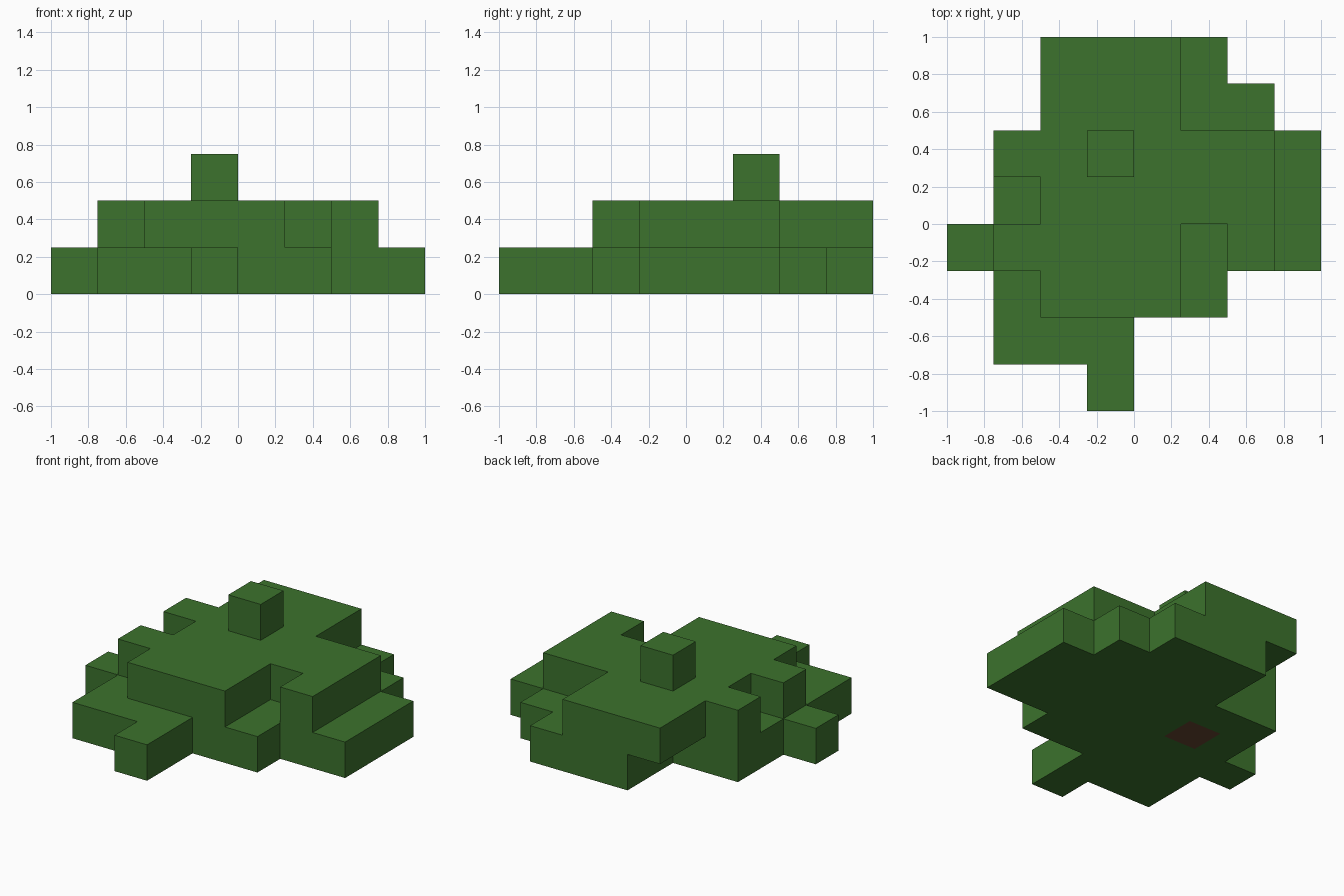
import bpy
import bmesh
import math
from mathutils import Vector

CELL = 0.25

# Plan of each layer, back row first: L = leaves, T = trunk
LOWER = ["...LLL..",
         "...LLLL.",
         ".LLLLLLL",
         ".LTLLLLL",
         "LLLLLLLL",
         ".LLLLL..",
         ".LLL....",
         "...L...."]
UPPER = ["..LLL...",
         "..LLL...",
         ".LLLLLL.",
         "..LLLLL.",
         ".LLLL.L.",
         "..LLL...",
         "........",
         "........"]
TUFT = ["........",
        "........",
        "...L....",
        "........",
        "........",
        "........",
        "........",
        "........"]


def material(name, color):
    mat = bpy.data.materials.new(name)
    mat.use_nodes = True
    mat.diffuse_color = color
    for node in mat.node_tree.nodes:
        if node.type == 'BSDF_PRINCIPLED':
            node.inputs["Base Color"].default_value = color
            node.inputs["Roughness"].default_value = 0.9
    return mat


def cells_of(letter):
    return {(col, 7 - row, level)
            for level, plan in enumerate((LOWER, UPPER, TUFT))
            for row, line in enumerate(plan)
            for col, mark in enumerate(line) if mark == letter}


def build_blocks(name, cells, neighbours, mat):
    """Skin the cells with their exposed faces only, merged into large flats."""
    bm = bmesh.new()
    for cell in sorted(cells):
        center = Vector(cell) + Vector((0.5, 0.5, 0.5))
        for axis in range(3):
            for sign in (-1, 1):
                normal = Vector((0, 0, 0))
                normal[axis] = sign
                beside = tuple(int(c + n) for c, n in zip(cell, normal))
                if beside in cells or beside in neighbours:
                    continue
                side = Vector((0, 0, 0))
                side[(axis + 1) % 3] = 0.5
                up = normal.cross(side)
                mid = center + normal * 0.5
                corners = (mid - side - up, mid + side - up,
                           mid + side + up, mid - side + up)
                bm.faces.new([bm.verts.new((p - Vector((4, 4, 0))) * CELL)
                              for p in corners])
    bmesh.ops.remove_doubles(bm, verts=bm.verts, dist=0.001)
    bmesh.ops.dissolve_limit(bm, angle_limit=math.radians(1),
                             verts=bm.verts, edges=bm.edges)
    mesh = bpy.data.meshes.new(name)
    bm.to_mesh(mesh)
    bm.free()
    mesh.materials.append(mat)
    obj = bpy.data.objects.new(name, mesh)
    bpy.context.collection.objects.link(obj)
    return obj


cube = bpy.data.objects.get("Cube")
if cube:
    bpy.data.objects.remove(cube, do_unlink=True)

leaf_green = material("leaf green", (0.045, 0.170, 0.026, 1))
bark_brown = material("bark brown", (0.130, 0.060, 0.030, 1))

# Leafy canopy, with a trunk block set flush in its underside
leaves, trunk = cells_of("L"), cells_of("T")
build_blocks("canopy", leaves, trunk, leaf_green)
build_blocks("trunk", trunk, set(), bark_brown)
